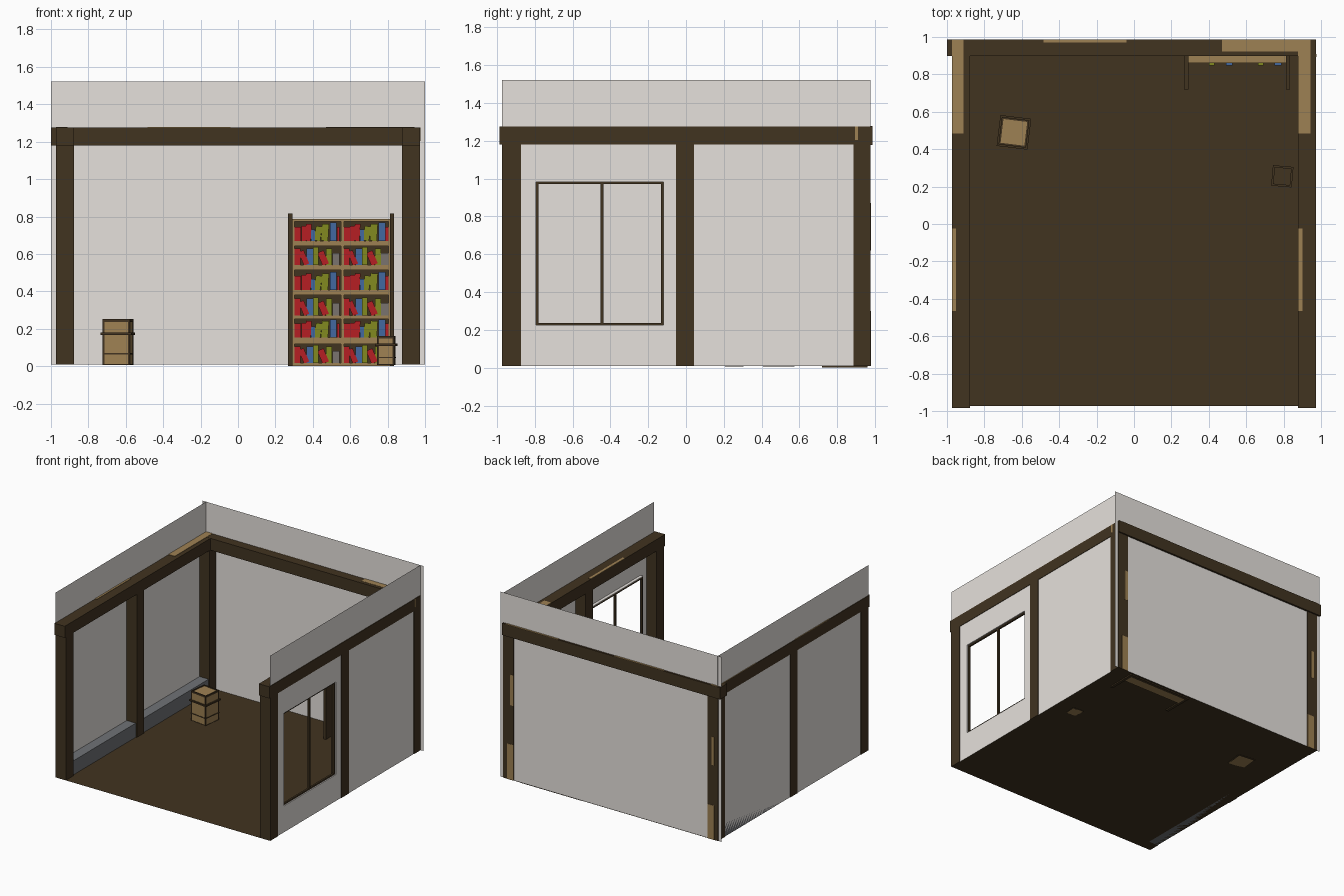
import bpy, bmesh, math
from mathutils import Matrix, Vector

if "Cube" in bpy.data.objects:
    bpy.data.objects.remove(bpy.data.objects["Cube"])


def srgb(*c):
    f = lambda v: v / 12.92 if v <= 0.04045 else ((v + 0.055) / 1.055) ** 2.4
    return tuple(f(v / 255) for v in c) + (1,)


MATS = {}
for name, col in {
    "plaster": (230, 225, 220), "dark_wood": (65, 51, 32), "tan_wood": (158, 129, 83),
    "stone_gray": (112, 114, 118), "book_red": (182, 30, 36), "book_blue": (66, 104, 160),
    "book_olive": (130, 138, 32), "book_gray": (122, 116, 110),
}.items():
    m = bpy.data.materials.new(name)
    m.diffuse_color = srgb(*col)
    m.use_nodes = True
    m.node_tree.nodes["Principled BSDF"].inputs["Base Color"].default_value = m.diffuse_color
    MATS[name] = m


def finish(name, bm, mat):
    me = bpy.data.meshes.new(name)
    bm.to_mesh(me)
    bm.free()
    ob = bpy.data.objects.new(name, me)
    bpy.context.collection.objects.link(ob)
    me.materials.append(MATS[mat])
    return ob


def panels(name, axis, at, rects, mat):
    """Thin sheets at a fixed position on one axis; rects are (a0, a1, b0, b1)."""
    bm = bmesh.new()
    for a0, a1, b0, b1 in rects:
        vs = []
        for a, b in ((a0, b0), (a1, b0), (a1, b1), (a0, b1)):
            p = [a, b]
            p.insert(axis, at)
            vs.append(bm.verts.new(p))
        bm.faces.new(vs)
    return finish(name, bm, mat)


def build(name, boxes, mat, loc=(0, 0, 0), rot=0):
    """One object from (x0, x1, y0, y1, z0, z1[, lean angle]) boxes."""
    bm = bmesh.new()
    for b in boxes:
        x0, x1, y0, y1, z0, z1 = b[:6]
        lean = b[6] if len(b) > 6 else 0
        centre = Vector(((x0 + x1) / 2, (y0 + y1) / 2, (z0 + z1) / 2))
        mtx = (Matrix.Translation(centre) @ Matrix.Rotation(lean, 4, 'Y')
               @ Matrix.Diagonal((x1 - x0, y1 - y0, z1 - z0, 1)))
        bmesh.ops.create_cube(bm, size=1, matrix=mtx)
    ob = finish(name, bm, mat)
    ob.location = loc
    ob.rotation_euler = (0, 0, rot)
    return ob


# floor and walls, the walls lying just inside the outer faces of the posts
FL, TOP = 0.01, 1.522
Y0, Y1, WX = -0.972, 0.975, 0.969
panels("floor", 2, FL, [(-WX, WX, Y0, Y1)], "dark_wood")
panels("back_wall", 1, 0.972, [(-1, 1, FL, TOP)], "plaster")
panels("left_wall", 0, -WX, [(Y0, Y1, FL, TOP)], "plaster")

# right wall around the window opening
WY0, WY1, WZ0, WZ1 = -0.797, -0.115, 0.22, 0.988
panels("right_wall", 0, WX, [(Y0, WY0, FL, TOP), (WY1, Y1, FL, TOP),
                             (WY0, WY1, FL, WZ0), (WY0, WY1, WZ1, TOP)], "plaster")


# window casing and frame with one mullion
def window_ring(x0, x1, inset, t):
    a, b, c, d = WY0 + inset, WY1 - inset, WZ0 + inset, WZ1 - inset
    return [(x0, x1, a, a + t, c, d), (x0, x1, b - t, b, c, d),
            (x0, x1, a, b, c, c + t), (x0, x1, a, b, d - t, d)]


build("window_casing", window_ring(0.945, WX, 0, 0.005), "plaster")
build("window_frame", window_ring(0.945, 0.96, 0.005, 0.012)
      + [(0.945, 0.96, -0.453, -0.435, WZ0 + 0.005, WZ1 - 0.005)], "dark_wood")

# timber posts and top beams on both sides
B0, B1 = 1.18, 1.275
for side, x0, x1 in (("left", -0.973, -0.878), ("right", 0.878, 0.973)):
    for pos, y0, y1 in (("front", -0.972, -0.873), ("middle", -0.054, 0.042), ("back", 0.887, 0.976)):
        build(f"{side}_{pos}_post", [(x0, x1, y0, y1, FL, B0)], "dark_wood")
    build(f"{side}_beam", [(x0, x1, -0.985, 0.985, B0, B1)], "dark_wood")
build("back_beam", [(-1, 0.973, 0.897, 0.987, B0 - 0.001, B1 + 0.001)], "dark_wood")

# stone ledge at the foot of the left wall
build("left_wall_ledge", [(-WX, -0.887, -0.88, 0.89, FL, 0.125)], "stone_gray")

# worn wood patches on the beams and back posts
P = (B1 - 0.002, B1 + 0.003)
build("beam_worn_patches", [
    (-0.973, -0.912, 0.485, 0.987) + P, (-0.973, -0.953, -0.465, -0.025) + P,
    (0.878, 0.943, 0.485, 0.987) + P, (0.878, 0.9, -0.465, -0.025) + P,
    (-0.485, -0.04, 0.97, 0.987) + P, (0.47, 0.878, 0.923, 0.987) + P,
    (0.973, 0.975, 0.893, 0.91, 1.205, B1)], "tan_wood")
PY = (0.975, 0.978)
build("post_worn_patches", [(0.878, 0.935) + PY + (FL, 0.3), (-0.94, -0.88) + PY + (FL, 0.29),
                            (0.878, 0.91) + PY + (0.62, 0.87),
                            (-0.94, -0.915) + PY + (0.62, 0.85)], "tan_wood")

# bookcase: dark sides and back, tan boards
build("bookcase_sides", [(0.268, 0.291, 0.72, 0.96, 0, 0.815),
                         (0.812, 0.835, 0.72, 0.96, 0, 0.815)], "dark_wood")
build("bookcase_back", [(0.29, 0.813, 0.935, 0.96, 0, 0.78)], "dark_wood")
BY = (0.862, 0.936)
rows = [(0.016, 0.118), (0.152, 0.252), (0.271, 0.38), (0.406, 0.515), (0.54, 0.642), (0.67, 0.774)]
edges = [0.0] + [z for r in rows for z in r] + [0.788]
boards = [(0.291, 0.812) + BY + (edges[i], edges[i + 1]) for i in range(0, len(edges), 2)]
boards += [(x0, x1) + BY + (0, 0.785) for x0, x1 in ((0.291, 0.301), (0.55, 0.566), (0.804, 0.812))]
build("bookcase_boards", boards, "tan_wood")

# books: (offset, width, height, lean, colour), two alternating arrangements
upright = [(0.001, 0.036, 0.075, 0, "red"), (0.038, 0.024, 0.08, 0, "red"),
           (0.06, 0.03, 0.09, 0.06, "red"), (0.089, 0.022, 0.06, 0, "blue"),
           (0.11, 0.034, 0.078, 0.15, "olive"), (0.145, 0.038, 0.09, 0.06, "olive"),
           (0.19, 0.036, 0.098, 0, "blue"), (0.227, 0.015, 0.075, 0, "red")]
leaning = [(0.001, 0.032, 0.09, 0, "red"), (0.036, 0.03, 0.078, -0.4, "red"),
           (0.066, 0.034, 0.09, 0, "blue"), (0.1, 0.03, 0.096, 0, "olive"),
           (0.136, 0.036, 0.075, -0.4, "red"), (0.17, 0.032, 0.09, 0, "olive"),
           (0.203, 0.04, 0.066, 0, "gray")]
shelves = {}
for i, (z0, z1) in enumerate(rows):
    for cx in (0.301, 0.562):
        for off, w, h, lean, colour in (upright if i % 2 else leaning):
            front = 0.847 if h > 0.094 else 0.865
            shelves.setdefault(colour, []).append(
                (cx + off, cx + off + w, front, 0.934, z0, z0 + h, lean))
for colour, boxes in shelves.items():
    build(f"{colour}_books", boxes, "book_" + colour)


# crates: tan body, dark corner strips and bands
def crate(name, loc, rot, half, height, dark_top):
    h, e = half, 0.01
    build(name + "_body", [(-h, h, -h, h, 0, height - 0.005)], "tan_wood", loc, rot)
    k = h + 0.002
    trim = [(x, x + e, y, y + e, 0, height) for x in (-k, k - e) for y in (-k, k - e)]

    def ring(r, z0, z1, w):
        out = []
        for s in (-1, 1):
            lo, hi = sorted((s * r, s * (r - w)))
            out += [(-r, r, lo, hi, z0, z1), (lo, hi, -r, r, z0, z1)]
        return out
    trim += ring(k, height - 0.014, height, e)
    trim += ring(h + 0.011, height * 0.66, height * 0.66 + 0.012, 0.02)
    trim += ring(k + 0.001, height * 0.235, height * 0.235 + 0.007, e)
    trim += ring(k, 0, 0.006, e)
    if dark_top:
        trim.append((-h, h, -h, h, height - 0.006, height))
    build(name + "_trim", trim, "dark_wood", loc, rot)


crate("large_crate", (-0.642, 0.49, 0.006), math.radians(-7), 0.072, 0.245, False)
crate("small_crate", (0.793, 0.255, 0.006), math.radians(-5), 0.044, 0.155, True)
